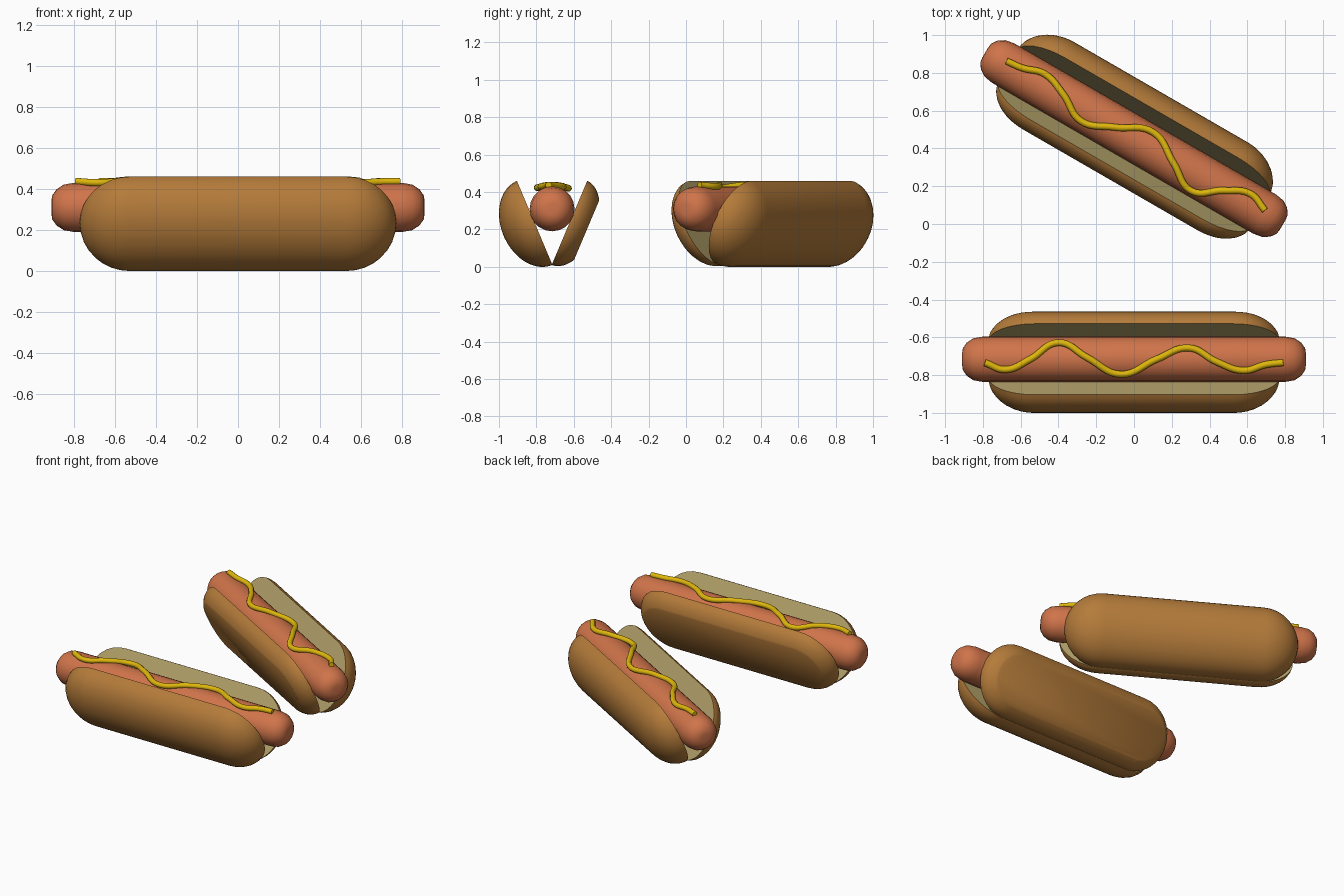
import bpy, bmesh, math

if "Cube" in bpy.data.objects:
    bpy.data.objects.remove(bpy.data.objects["Cube"])


def material(name, rgb):
    lin = [(c / 255 / 12.92) if c < 11 else ((c / 255 + 0.055) / 1.055) ** 2.4 for c in rgb]
    m = bpy.data.materials.new(name)
    m.diffuse_color = (*lin, 1)
    m.use_nodes = True
    m.node_tree.nodes["Principled BSDF"].inputs["Base Color"].default_value = m.diffuse_color
    return m


CRUST = material("bun crust", (180, 123, 58))
CRUMB = material("bun crumb", (188, 170, 112))
SAUSAGE = material("sausage red", (208, 116, 74))
MUSTARD = material("mustard yellow", (222, 182, 12))


def finish(obj, angle, loc, rot):
    obj.location = loc
    obj.rotation_euler = (0, 0, rot)
    bpy.ops.object.select_all(action='DESELECT')
    bpy.context.view_layer.objects.active = obj
    obj.select_set(True)
    if obj.type == 'CURVE':
        bpy.ops.object.convert(target='MESH')
    bpy.ops.object.shade_smooth_by_angle(angle=math.radians(angle))


def mesh_object(name, bm, mats):
    bmesh.ops.recalc_face_normals(bm, faces=bm.faces[:])
    me = bpy.data.meshes.new(name)
    bm.to_mesh(me)
    bm.free()
    for m in mats:
        me.materials.append(m)
    obj = bpy.data.objects.new(name, me)
    bpy.context.collection.objects.link(obj)
    return obj


def loft(bm, rings):
    """Skin closed rings, cap both ends; returns the first cap."""
    vs = [[bm.verts.new(p) for p in r] for r in rings]
    n = len(vs[0])
    for a, b in zip(vs, vs[1:]):
        for i in range(n):
            j = (i + 1) % n
            bm.faces.new((a[i], a[j], b[j], b[i]))
    first = bm.faces.new(vs[0])
    bm.faces.new(vs[-1])
    return first


def bun_half(name, side, depth, t_max, loc, rot):
    """Tilted half loaf: stadium rings shrinking away from the cut face."""
    a, length, steps = 0.244, 0.528, 12
    rings = []
    for k in range(steps + 1):
        t = t_max * k / steps
        r, d = a * math.cos(t), depth * math.sin(t)
        ring = []
        for end in (1, -1):
            for i in range(17):
                w = math.pi * i / 16 - math.pi / 2
                x = end * (length + r * math.cos(w))
                u = end * r * math.sin(w)
                ring.append((x, side * (0.093 + 0.389 * u + 0.921 * d),
                             0.235 + 0.921 * u - 0.389 * d))
        rings.append(ring)
    bm = bmesh.new()
    cut = loft(bm, rings)
    cut.material_index = 1
    finish(mesh_object(name, bm, [CRUST, CRUMB]), 45, loc, rot)


def sausage(name, loc, rot):
    half = [(0.91, 0.03), (0.906, 0.058), (0.885, 0.088), (0.85, 0.111), (0.80, 0.12)]
    prof = [(-x, r) for x, r in half] + half[::-1]
    n = 20
    rings = [[(x, r * math.cos(2 * math.pi * i / n), 0.31 + r * math.sin(2 * math.pi * i / n))
              for i in range(n)] for x, r in prof]
    bm = bmesh.new()
    loft(bm, rings)
    finish(mesh_object(name, bm, [SAUSAGE]), 50, loc, rot)


def mustard(name, loc, rot):
    path = [(-0.79, -0.018), (-0.68, -0.055), (-0.55, 0.0), (-0.40, 0.088), (-0.25, 0.01),
            (-0.07, -0.08), (0.12, 0.0), (0.29, 0.06), (0.44, -0.015), (0.58, -0.06),
            (0.70, -0.028), (0.79, -0.018)]
    cu = bpy.data.curves.new(name, 'CURVE')
    cu.dimensions = '3D'
    cu.bevel_depth = 0.018
    cu.bevel_resolution = 3
    cu.use_fill_caps = True
    cu.resolution_u = 8
    sp = cu.splines.new('BEZIER')
    sp.bezier_points.add(len(path) - 1)
    for bp, (x, y) in zip(sp.bezier_points, path):
        bp.co = (x, y, 0.437 - 2.2 * y * y)
        bp.handle_left_type = bp.handle_right_type = 'AUTO'
    cu.materials.append(MUSTARD)
    obj = bpy.data.objects.new(name, cu)
    bpy.context.collection.objects.link(obj)
    finish(obj, 60, loc, rot)


# Two identical hot dogs, the rear one turned around
for tag, loc, rot in (("front", (0, -0.716, 0), 0),
                      ("rear", (0, 0.452, 0), math.radians(150))):
    bun_half(tag + "_bun_round_half", -1, 0.18, math.radians(88), loc, rot)
    bun_half(tag + "_bun_flat_half", 1, 0.141, math.radians(45), loc, rot)
    sausage(tag + "_sausage", loc, rot)
    mustard(tag + "_mustard", loc, rot)
